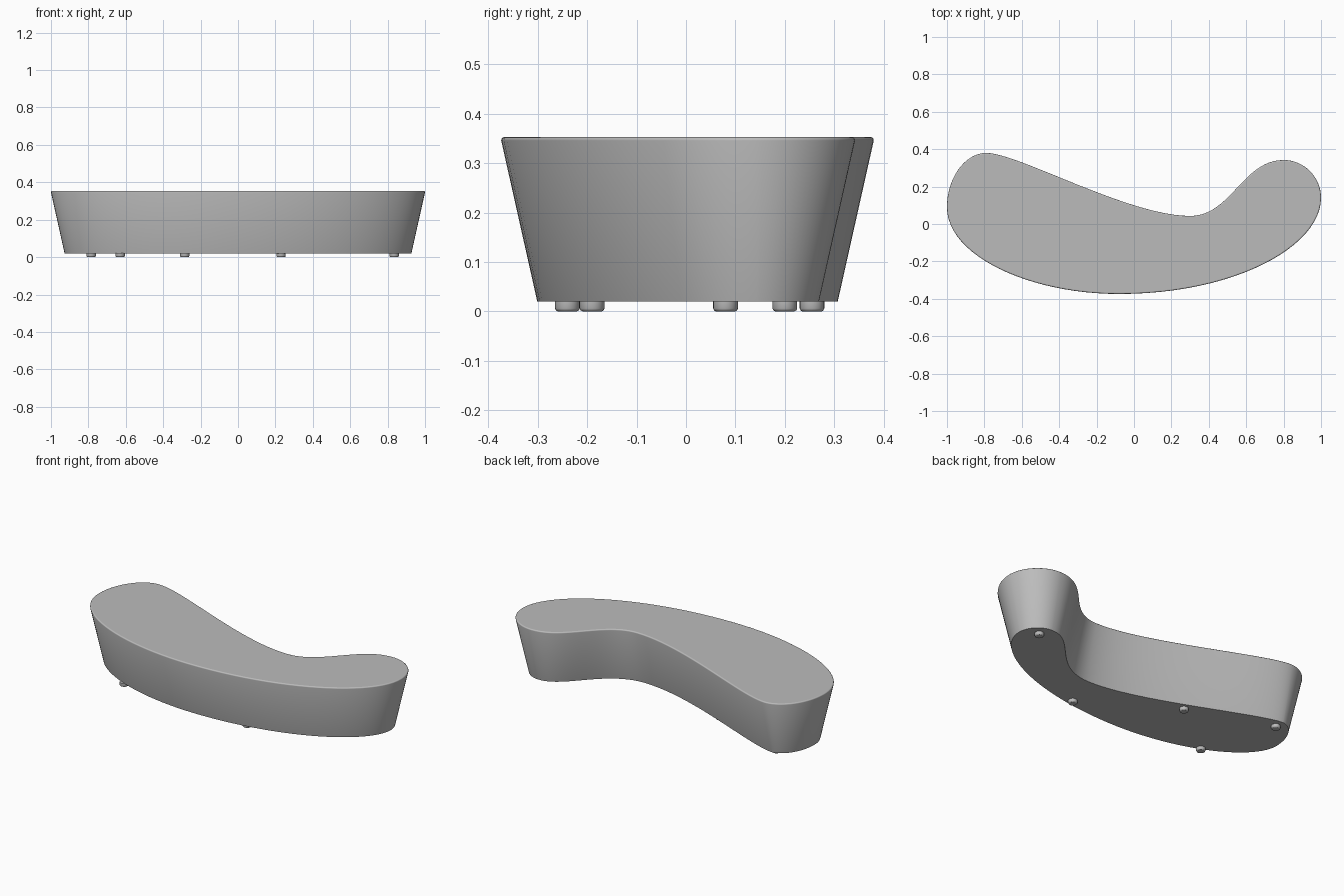
import bpy
import bmesh
import math
from mathutils import Vector
from mathutils.geometry import interpolate_bezier

cube = bpy.data.objects.get("Cube")
if cube:
    bpy.data.objects.remove(cube, do_unlink=True)


def make_material(name, color):
    mat = bpy.data.materials.new(name)
    mat.use_nodes = True
    mat.diffuse_color = color
    mat.node_tree.nodes["Principled BSDF"].inputs["Base Color"].default_value = color
    return mat


GREY = make_material("plain grey", (0.5, 0.5, 0.5, 1))


def stack_rings(name, rings):
    """Join closed rings of points into a capped solid with smooth walls."""
    bm = bmesh.new()
    loops = [[bm.verts.new(p) for p in ring] for ring in rings]
    n = len(loops[0])
    for low, high in zip(loops, loops[1:]):
        for i in range(n):
            j = (i + 1) % n
            bm.faces.new((low[i], low[j], high[j], high[i])).smooth = True
    bm.faces.new(loops[0][::-1])
    bm.faces.new(loops[-1])
    bmesh.ops.recalc_face_normals(bm, faces=bm.faces)
    mesh = bpy.data.meshes.new(name)
    bm.to_mesh(mesh)
    bm.free()
    mesh.materials.append(GREY)
    obj = bpy.data.objects.new(name, mesh)
    bpy.context.collection.objects.link(obj)
    return obj


# Curved outline, counter-clockwise: anchor, travel direction, handle lengths in and out
ANCHORS = [
    ((-0.08, -0.374), (1, 0), 0.48, 0.62),
    ((1.0, 0.14), (0, 1), 0.26, 0.11),
    ((0.8, 0.342), (-1, 0), 0.11, 0.22),
    ((0.3, 0.043), (-1, 0), 0.22, 0.33),
    ((-0.79, 0.38), (-1, 0), 0.17, 0.11),
    ((-1.0, 0.09), (0, -1), 0.16, 0.26),
]
outline = []
for k, (start, d0, _, out_len) in enumerate(ANCHORS):
    end, d1, in_len, _ = ANCHORS[(k + 1) % len(ANCHORS)]
    p0, p1 = Vector(start), Vector(end)
    outline += interpolate_bezier(p0, p0 + Vector(d0) * out_len,
                                  p1 - Vector(d1) * in_len, p1, 25)[:-1]


def inset_ring(inset, z):
    """Outline moved inwards along its normals, at height z."""
    ring = []
    for i, p in enumerate(outline):
        t = (outline[(i + 1) % len(outline)] - outline[i - 1]).normalized()
        ring.append((p.x - t.y * inset, p.y + t.x * inset, z))
    return ring


# Seat body: tapered wall, rounded top rim
BASE, TOP, TAPER, RIM = 0.02, 0.353, 0.073, 0.007
rim = [(RIM * (1 - math.cos(a)), TOP - RIM * (1 - math.sin(a)))
       for a in (math.radians(18 * s) for s in range(6))]
stack_rings("seat_body", [inset_ring(i, z) for i, z in [(TAPER, BASE)] + rim])

# Feet: short round pads with softened lower edge
FEET = [(-0.785, 0.255), (-0.63, -0.19), (-0.285, 0.08), (0.23, -0.24), (0.835, 0.2)]
PROFILE = [(0.019, 0), (0.023, 0.002), (0.025, 0.006), (0.025, BASE + 0.002)]
for number, (x, y) in enumerate(FEET, 1):
    stack_rings(f"foot_{number}", [
        [(x + r * math.cos(a), y + r * math.sin(a), z)
         for a in (math.tau * s / 24 for s in range(24))]
        for r, z in PROFILE])
